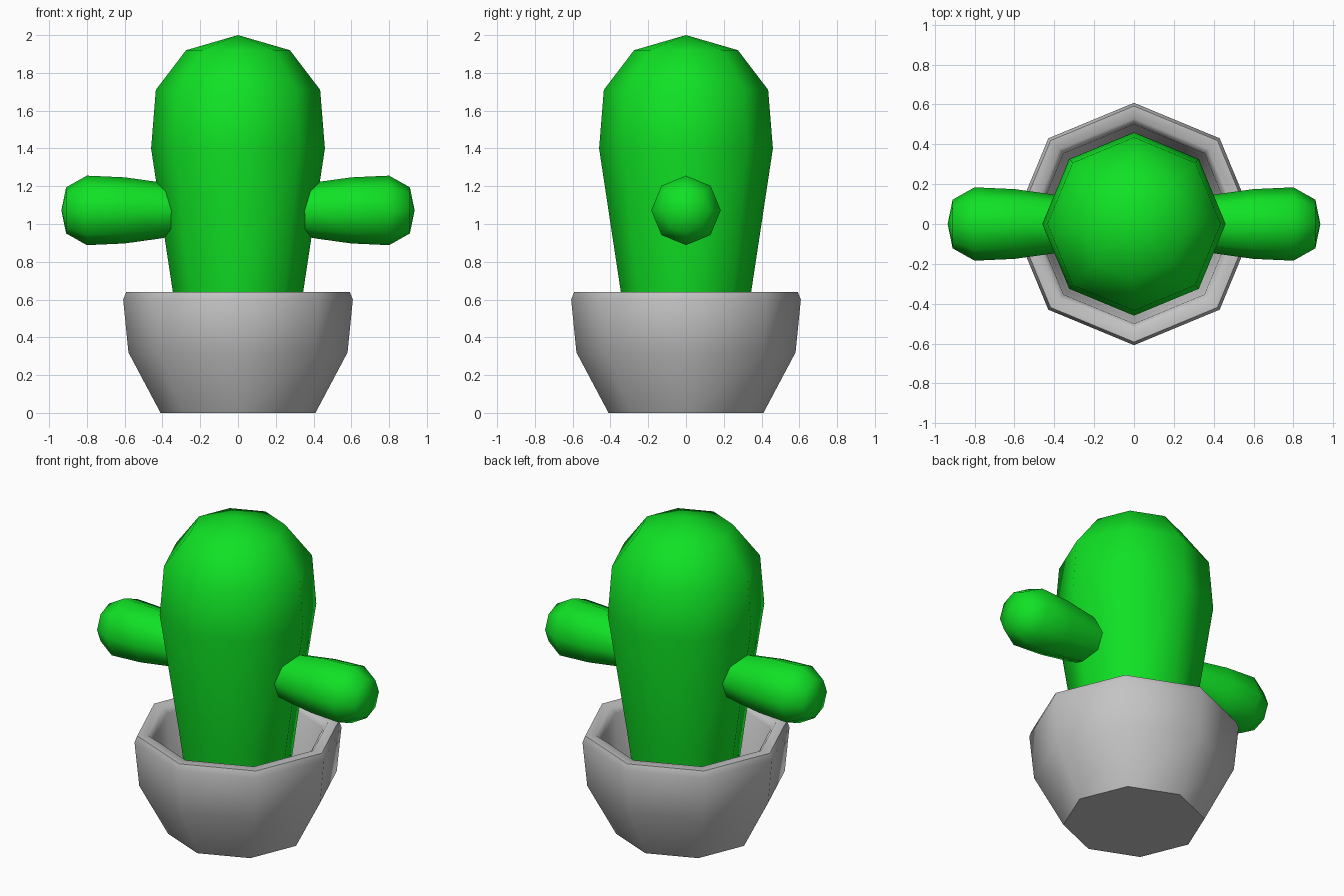
import bpy
import bmesh
from math import cos, sin, pi, radians
from mathutils import Matrix

cube = bpy.data.objects.get("Cube")
if cube:
    bpy.data.objects.remove(cube, do_unlink=True)

SIDES = 8


def make_material(name, color):
    mat = bpy.data.materials.new(name)
    mat.use_nodes = True
    mat.diffuse_color = color
    mat.node_tree.nodes["Principled BSDF"].inputs["Base Color"].default_value = color
    return mat


def lathe(name, profile, mat, matrix=Matrix()):
    """Spin (radius, height) points about z; points on the axis become poles."""
    bm = bmesh.new()
    rings = []
    for r, z in profile:
        count = SIDES if r > 0 else 1
        rings.append([bm.verts.new((r * cos(2 * pi * i / SIDES), r * sin(2 * pi * i / SIDES), z))
                      for i in range(count)])
    for low, high in zip(rings, rings[1:]):
        for i in range(SIDES):
            j = (i + 1) % SIDES
            corners = [low[i % len(low)], low[j % len(low)], high[j % len(high)], high[i % len(high)]]
            bm.faces.new(list(dict.fromkeys(corners)))
    bmesh.ops.recalc_face_normals(bm, faces=bm.faces)
    bm.transform(matrix)
    mesh = bpy.data.meshes.new(name)
    bm.to_mesh(mesh)
    bm.free()
    mesh.materials.append(mat)
    obj = bpy.data.objects.new(name, mesh)
    bpy.context.collection.objects.link(obj)
    bpy.ops.object.select_all(action='DESELECT')
    obj.select_set(True)
    bpy.context.view_layer.objects.active = obj
    bpy.ops.object.shade_smooth_by_angle(angle=radians(60))
    return obj


green = make_material("cactus green", (0.005, 0.76, 0.018, 1))
grey = make_material("pot grey", (0.55, 0.55, 0.55, 1))

# Hollow pot with a softened rim
lathe("pot", [(0, 0), (0.41, 0), (0.58, 0.32), (0.608, 0.6), (0.592, 0.64),
              (0.53, 0.64), (0.5, 0.6), (0.48, 0.32), (0.35, 0.1), (0, 0.1)], grey)

# Main stem, widening upward to a domed top
lathe("cactus_stem", [(0, 0.08), (0.27, 0.08), (0.345, 0.64), (0.46, 1.4),
                      (0.435, 1.71), (0.275, 1.92), (0, 2)], green)

# Two stubby arms pointing sideways
arm_profile = [(0, 0.25), (0.12, 0.25), (0.15, 0.42), (0.175, 0.6),
               (0.184, 0.8), (0.122, 0.91), (0, 0.935)]
for name, side in (("left_arm", 1), ("right_arm", -1)):
    lathe(name, arm_profile, green,
          Matrix.Translation((0, 0, 1.072)) @ Matrix.Rotation(side * pi / 2, 4, 'Y'))
